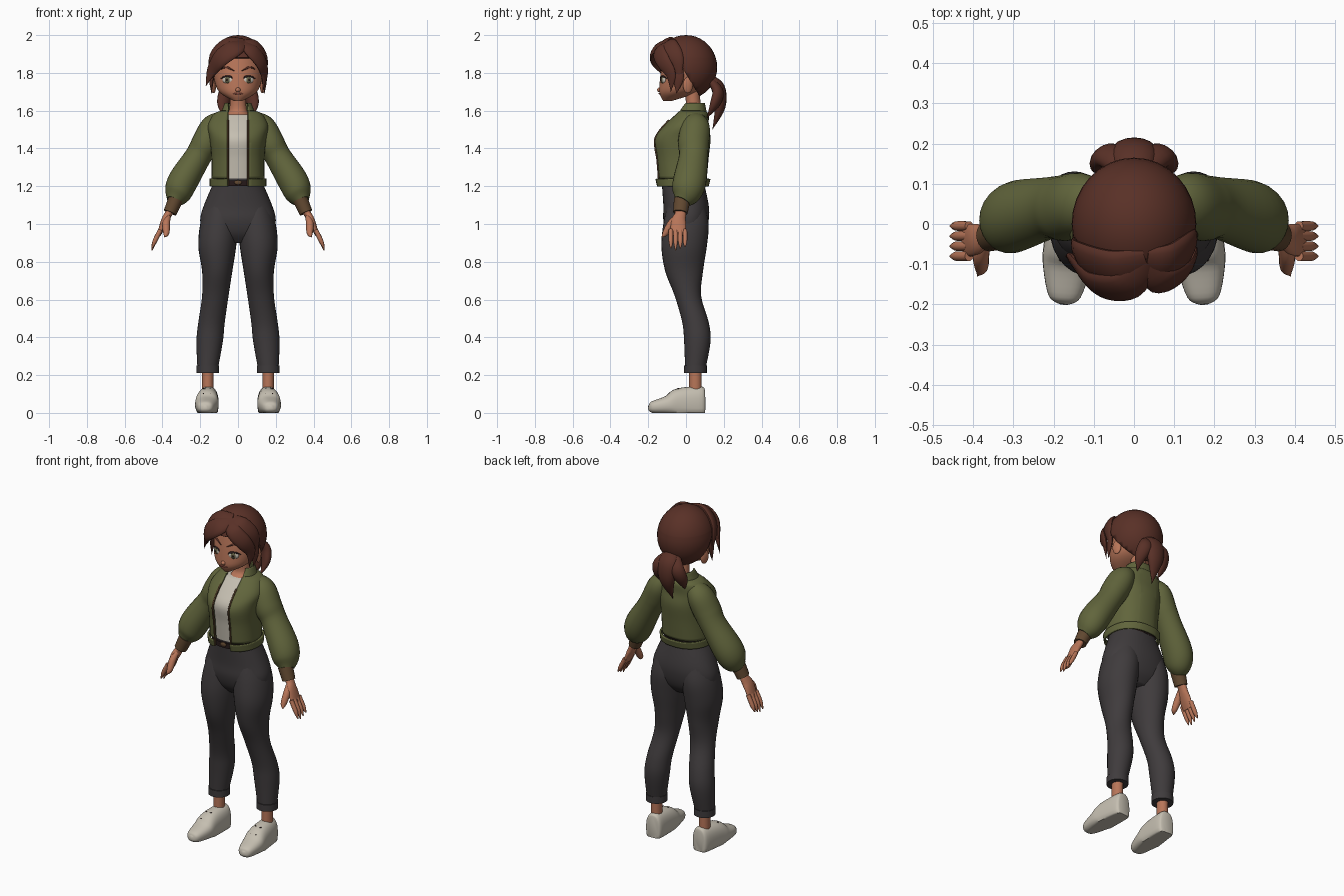
import bpy
import bmesh
import math
from mathutils import Vector, Matrix, Euler

if "Cube" in bpy.data.objects:
    bpy.data.objects.remove(bpy.data.objects["Cube"])


def material(name, red, green, blue):
    mat = bpy.data.materials.new(name)
    mat.use_nodes = True
    mat.diffuse_color = (red, green, blue, 1)
    mat.node_tree.nodes["Principled BSDF"].inputs["Base Color"].default_value = mat.diffuse_color
    return mat


HAIR = material("auburn hair", .1, .03, .02)
SKIN = material("warm skin", .48, .18, .1)
OLIVE = material("olive cloth", .12, .13, .045)
RIB = material("brown ribbing", .12, .065, .03)
CLOTH = material("off white", .56, .52, .44)
CHARCOAL = material("charcoal cloth", .05, .044, .046)
EYE_WHITE = material("eye white", .6, .55, .48)
IRIS = material("hazel iris", .13, .12, .06)
DARK = material("dark lash", .02, .01, .01)
LIP = material("lip", .36, .1, .07)
parts = []


def finish(name, bm, mat, cuts=(), removed=None, thickness=0):
    """Cut along planes, remove the faces chosen by a rule, and make the object."""
    for point, normal in cuts:
        everything = bm.verts[:] + bm.edges[:] + bm.faces[:]
        bmesh.ops.bisect_plane(bm, geom=everything, plane_co=point, plane_no=normal)
    bmesh.ops.recalc_face_normals(bm, faces=bm.faces[:])
    if removed:
        doomed = [face for face in bm.faces if removed(face.calc_center_median())]
        bmesh.ops.delete(bm, geom=doomed, context='FACES')
    mesh = bpy.data.meshes.new(name)
    bm.to_mesh(mesh)
    bm.free()
    mesh.materials.append(mat)
    part = bpy.data.objects.new(name, mesh)
    bpy.context.collection.objects.link(part)
    parts.append(part)
    if thickness:
        solidify = part.modifiers.new("thickness", 'SOLIDIFY')
        solidify.thickness = thickness
        solidify.offset = -1


def spline(keys, steps):
    """Smooth curve through all key tuples."""
    last = len(keys) - 1
    curve = []
    for i in range(last):
        before, start, end, after = (keys[min(max(j, 0), last)] for j in range(i - 1, i + 3))
        for step in range(steps):
            t = step / steps
            curve.append([q + t * (r - p + t * (2 * p - 5 * q + 4 * r - s + t * (3 * (q - r) + s - p))) / 2
                          for p, q, r, s in zip(before, start, end, after)])
    return curve + [list(keys[last])]


def loft(name, keys, mat, sides=20, steps=5, level=False, power=2, ratio=1, centre=None,
         closed=True, floor=None, **finishing):
    """Skin sections of (x, y, z, half width, half depth); depth defaults to width times ratio."""
    keys = [(*key, key[-1] * ratio) if len(key) == 4 else key for key in keys]
    path = spline(keys, steps)
    bm = bmesh.new()
    rings = []
    for i, (x, y, z, width, depth) in enumerate(path):
        middle = Vector((x, y, z))
        ahead, behind = path[min(i + 1, len(path) - 1)], path[max(i - 1, 0)]
        along = Vector((0, 0, 1)) if level else (Vector(ahead[:3]) - Vector(behind[:3])).normalized()
        across = along.cross(middle - Vector(centre)) if centre else Vector((1, 0, 0))
        across = (across - along * across.dot(along)).normalized()
        outward = along.cross(across)
        ring = []
        for k in range(sides):
            angle = math.tau * k / sides
            u, v = (math.copysign(abs(f) ** (2 / power), f) for f in (math.cos(angle), math.sin(angle)))
            point = middle + across * u * max(width, .001) + outward * v * max(depth, .001)
            if floor is not None:
                point.z = max(point.z, floor)
            ring.append(bm.verts.new(point))
        rings.append(ring)
    for lower, upper in zip(rings, rings[1:]):
        for k in range(sides):
            bm.faces.new((lower[k], lower[k - 1], upper[k - 1], upper[k]))
    if closed:
        bm.faces.new(rings[0])
        bm.faces.new(rings[-1])
    finish(name, bm, mat, **finishing)


def body(name, rows, mat, **options):
    """Level loft on the centre line from rows of (y, z, half width, half depth)."""
    keys = [(0, *row) for row in rows]
    loft(name, keys, mat, sides=40, level=True, **options)
    return keys


def lock(name, points, width, mat=HAIR, ratio=.4, centre=(0, 0, 1.82)):
    """Strand that swells after the root and tapers to a point."""
    last = len(points) - 1
    keys = [(*point, width * max(0, math.sin(math.pi * (.2 + .8 * i / last))) ** .8) for i, point in enumerate(points)]
    loft(name, keys, mat, sides=16, ratio=ratio, centre=centre)


def ball(name, place, radii, mat, turn=0, **finishing):
    bm = bmesh.new()
    shape = Matrix.LocRotScale(Vector(place), Euler((0, 0, turn)), Vector(radii))
    bmesh.ops.create_uvsphere(bm, u_segments=32, v_segments=20, radius=1, matrix=shape)
    finish(name, bm, mat, **finishing)


def front_y(keys, x, z, power=2):
    """Front surface of a level loft at x, z."""
    ring = min(spline(keys, 12), key=lambda row: abs(row[2] - z))
    return ring[1] - ring[4] * max(0, 1 - abs(x / ring[3]) ** power) ** (1 / power)


def mirrored(keys, sign):
    return [(sign * key[0], *key[1:]) for key in keys]


# Head, neck and face
head = body("head", [(-.1, 1.65, .02, .02), (-.05, 1.69, .09, .09), (-.02, 1.74, .12, .12),
                     (0, 1.83, .13, .13), (0, 1.92, .11, .11), (0, 1.96, .06, .06)], SKIN)
body("neck", [(.03, 1.5, .06, .06), (.03, 1.57, .06, .06), (.04, 1.61, .045, .04), (.03, 1.73, .04, .04)], SKIN)
ball("nose", (0, -.137, 1.71), (.014, .016, .013), SKIN)


def face_line(name, line, thickness, mat):
    """Thin stroke lying on the face, thickest in the middle."""
    keys = [(x, front_y(head, x, z) - .001, z, thickness * (1 if 0 < i < len(line) - 1 else .3), .004)
            for i, (x, z) in enumerate(line)]
    loft(name, keys, mat, sides=8, centre=(0, 0, 1.75))


face_line("mouth", [(-.025, 1.69), (0, 1.69), (.025, 1.69)], .005, LIP)

# Jacket, open at the front over a shirt
gap = .053
opening = dict(power=2.3, closed=False, thickness=.01,
               cuts=[((sign * gap, 0, 0), (1, 0, 0)) for sign in (-1, 1)],
               removed=lambda middle: abs(middle.x) < gap and middle.y < 0)
jacket = body("jacket_body", [(-.02, 1.24, .14, .13), (-.02, 1.35, .14, .14), (-.02, 1.45, .15, .15),
                              (0, 1.52, .16, .12), (.03, 1.58, .13, .09), (.03, 1.6, .09, .07)], OLIVE, **opening)
body("jacket_hem", [(-.02, 1.2, .14, .13), (-.02, 1.24, .14, .14)], OLIVE, **opening)
body("jacket_collar", [(.03, 1.59, .09, .08), (.04, 1.64, .07, .06)], OLIVE, **opening)
inset = .017
body("shirt", [(y, z, width - inset, depth - inset) for x, y, z, width, depth in jacket[:-1]], CLOTH, power=2.3)

# Trouser hips and belt
body("trouser_hips", [(-.02, 1.24, .12, .11), (0, 1.1, .18, .12), (0, 1.02, .2, .12), (0, .95, .18, .1),
                      (0, .9, .1, .06)], CHARCOAL, power=2.2)
body("belt", [(-.02, 1.2, .13, .12), (-.02, 1.23, .13, .12)], DARK, power=2.2)
ball("belt_buckle", (0, -.14, 1.22), (.02, .006, .012), RIB)

for sign, side in ((1, "left"), (-1, "right")):
    # Eye, brow and ear
    eye_x, eye_z, turn = sign * .056, 1.763, sign * .36
    outward = Vector((math.sin(turn), -math.cos(turn), 0))
    eye = Vector((eye_x, front_y(head, eye_x, eye_z), eye_z))
    ball(side + "_eye_white", eye - outward * .006, (.03, .011, .02), EYE_WHITE, turn)
    ball(side + "_iris", eye - outward * .003, (.017, .011, .019), IRIS, turn)
    ball(side + "_pupil", eye, (.008, .01, .01), DARK, turn)
    face_line(side + "_lash", mirrored([(.03, 1.77), (.04, 1.78), (.07, 1.78), (.09, 1.77)], sign), .005, DARK)
    face_line(side + "_brow", mirrored([(.02, 1.81), (.06, 1.83), (.09, 1.82)], sign), .006, HAIR)
    ball(side + "_ear", (sign * .13, .01, 1.735), (.013, .027, .043), SKIN, sign * .3)

    # Zip edge along the jacket opening
    heights = [1.2 + .05 * i for i in range(8)]
    loft(side + "_zip", [(sign * gap, front_y(jacket, gap, z, 2.3), z, .005) for z in heights], RIB, sides=8)

    # Sleeve and cuff
    loft(side + "_sleeve", mirrored([(.09, .05, 1.55, .05), (.13, .05, 1.51, .07), (.17, .04, 1.43, .075),
                                     (.21, .04, 1.36, .07), (.29, .02, 1.23, .08), (.32, 0, 1.16, .07),
                                     (.34, -.02, 1.12, .04)], sign), OLIVE, sides=24, ratio=1.1)
    loft(side + "_cuff", mirrored([(.33, -.02, 1.13, .04), (.36, -.03, 1.06, .035)], sign), RIB, ratio=1.1)

    # Hand
    loft(side + "_palm", mirrored([(.35, -.03, 1.08, .02, .03), (.37, -.03, 1.05, .02, .03),
                                   (.39, -.04, 1.01, .02, .04), (.42, -.04, .94, .01, .04)], sign), SKIN)
    for k, finger in enumerate(("index", "middle", "ring", "little")):
        y, tip, radius = .025 * k - .08, .86 + .01 * abs(k - 1), .012
        loft(f"{side}_{finger}_finger", mirrored([(.41, y, .97, radius), (.44, y, .91, radius),
                                                  (.456, y, tip, radius / 4)], sign), SKIN, sides=10)
    lock(side + "_thumb", mirrored([(.37, -.05, 1.04), (.38, -.08, 1), (.38, -.11, .95), (.39, -.13, .93)], sign),
         .02, SKIN, ratio=1, centre=None)

    # Trouser leg, turn-up and ankle
    loft(side + "_trouser_leg", mirrored([(.09, 0, 1.1, .08, .1), (.1, 0, 1, .1, .12), (.11, -.01, .88, .1, .12),
                                          (.11, -.01, .75, .08, .1), (.12, .01, .62, .07), (.14, .05, .48, .07),
                                          (.15, .06, .38, .07), (.16, .05, .24, .055)], sign),
         CHARCOAL, sides=28, level=True)
    foot = (sign * .16, .05)
    loft(side + "_turn_up", [(*foot, .21, .06), (*foot, .25, .06)], CHARCOAL, sides=28, level=True)
    loft(side + "_ankle", [(*foot, .1, .03), (*foot, .24, .03)], SKIN, level=True, ratio=1.1)

    # Shoe with flat sole and crossed laces
    shoe = [(-.2, .03, .01, .01), (-.18, .03, .04, .03), (-.1, .04, .06, .05), (-.04, .05, .06, .08),
            (.08, .05, .05, .09), (.1, .05, .03, .07)]
    loft(side + "_shoe", [(sign * (.16 - .07 * row[0]), *row) for row in shoe], CLOTH, sides=28, power=2.4, floor=0)
    for y in (-.05, -.08):
        for slant in (-.01, .01):
            ends = [(sign * .165 + .02 * k, y + slant * k) for k in (-1, 0, 1)]
            loft(side + "_lace", [(x, y, .15 + .55 * y, .004) for x, y in ends], DARK, sides=6, centre=(foot[0], y, 0))

    # Side strand of the ponytail and loose strand by the ear
    lock(side + "_tail_strand", mirrored([(.02, .13, 1.76), (.06, .17, 1.7), (.08, .15, 1.63), (.07, .11, 1.56)], sign),
         .04, ratio=.7, centre=(0, 0, 1.65))
    lock(side + "_temple_strand", mirrored([(.13, -.04, 1.85), (.14, -.04, 1.77), (.14, -.05, 1.69)], sign), .03)

# Hair cap with a slanted opening for the face
brow_point, slant = Vector((0, -.05, 1.88)), Vector((0, 1, .6))
ball("hair_cap", (0, 0, 1.83), (.155, .165, .17), HAIR, thickness=.015,
     cuts=[(brow_point, slant), (brow_point, (0, 0, 1))],
     removed=lambda middle: middle.z < brow_point.z and (middle - brow_point).dot(slant) < 0)

# Swept fringe, parted off centre
parting = (.03, -.09, 1.96)
lock("right_fringe", [parting, (-.02, -.15, 1.93), (-.09, -.15, 1.88), (-.14, -.1, 1.81), (-.17, -.08, 1.73)], .055)
lock("right_outer_fringe", [parting, (-.05, -.11, 1.95), (-.13, -.08, 1.88), (-.15, -.03, 1.74)], .055)
lock("left_fringe", [parting, (.07, -.14, 1.92), (.12, -.12, 1.86), (.14, -.08, 1.79), (.13, -.08, 1.7)], .045)
lock("left_outer_fringe", [parting, (.09, -.09, 1.94), (.14, -.05, 1.87), (.14, -.03, 1.73)], .05)

# Ponytail
lock("ponytail", [(0, .12, 1.77), (0, .17, 1.72), (0, .18, 1.62), (-.01, .14, 1.5)], .06, ratio=.6, centre=(0, 0, 1.65))
ball("hair_tie", (0, .15, 1.75), (.03, .02, .03), HAIR)

# Smooth shading with crisp edges
bpy.ops.object.select_all(action='DESELECT')
for part in parts:
    part.select_set(True)
bpy.context.view_layer.objects.active = parts[0]
bpy.ops.object.shade_smooth_by_angle(angle=math.radians(50))
